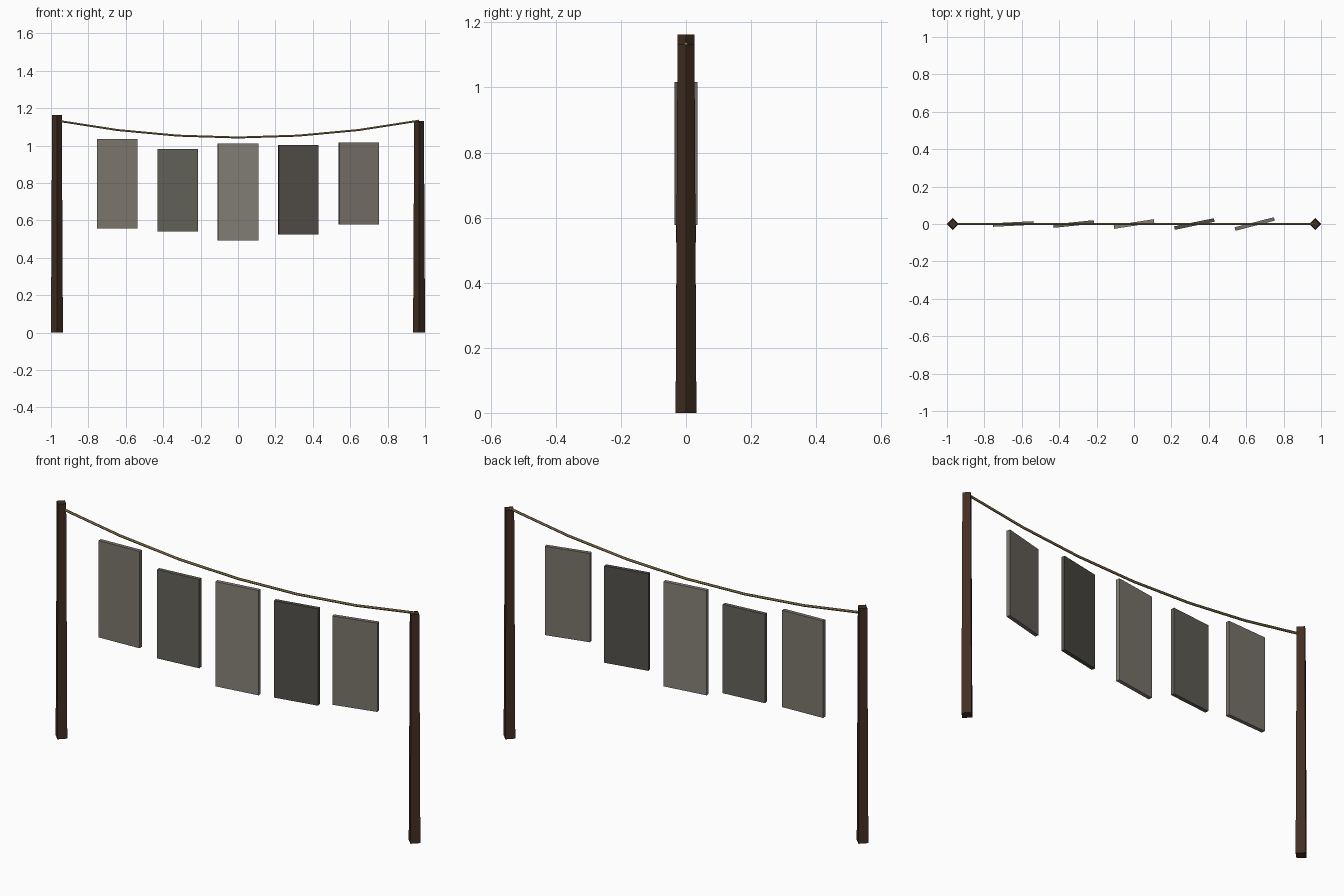
import bpy
from math import pi

if "Cube" in bpy.data.objects:
    bpy.data.objects.remove(bpy.data.objects["Cube"])


def material(name, rgb, alpha=1.0):
    m = bpy.data.materials.new(name)
    m.diffuse_color = (*rgb, alpha)
    m.use_nodes = True
    m.node_tree.nodes["Principled BSDF"].inputs["Base Color"].default_value = m.diffuse_color
    return m


wood = material("dark_wood", (0.055, 0.028, 0.016))
rope = material("rope", (0.30, 0.21, 0.09))
SPAN = 0.968

# Tapered square posts, turned so a corner faces front
for side, sx, height in (("left", -1, 1.163), ("right", 1, 1.132)):
    bpy.ops.mesh.primitive_cone_add(vertices=4, radius1=0.032, radius2=0.026,
                                    depth=height, location=(sx * SPAN, 0, height / 2))
    post = bpy.context.object
    post.name = side + "_post"
    post.data.materials.append(wood)

# Sagging line between the posts
curve = bpy.data.curves.new("hanging_line", "CURVE")
curve.dimensions = "3D"
curve.bevel_depth = 0.006
curve.bevel_resolution = 1
curve.use_fill_caps = True
spline = curve.splines.new("POLY")
spline.points.add(6)
for i, p in enumerate(spline.points):
    t = (i - 3) / 3
    p.co = (SPAN * t, 0, 1.043 + 0.09 * t * t, 1)
spline.use_smooth = False
line = bpy.data.objects.new("hanging_line", curve)
bpy.context.collection.objects.link(line)
curve.materials.append(rope)

# Hanging panels, each turned a little further: bottom, top, colour
panels = [
    (0.556, 1.036, (0.200, 0.185, 0.150)),
    (0.541, 0.981, (0.125, 0.120, 0.100)),
    (0.491, 1.010, (0.235, 0.220, 0.180)),
    (0.524, 1.004, (0.085, 0.077, 0.068)),
    (0.577, 1.017, (0.190, 0.172, 0.145)),
]
for i, (low, high, rgb) in enumerate(panels):
    bpy.ops.mesh.primitive_cube_add(size=1, location=((i - 2) * SPAN / 3, 0, (low + high) / 2),
                                    rotation=(0, 0, 0.05 * (i + 1)))
    panel = bpy.context.object
    panel.name = f"cloth_panel_{i + 1}"
    panel.scale = (0.217, 0.019, high - low)
    panel.data.materials.append(material(f"cloth_{i + 1}", rgb, 0.9))
